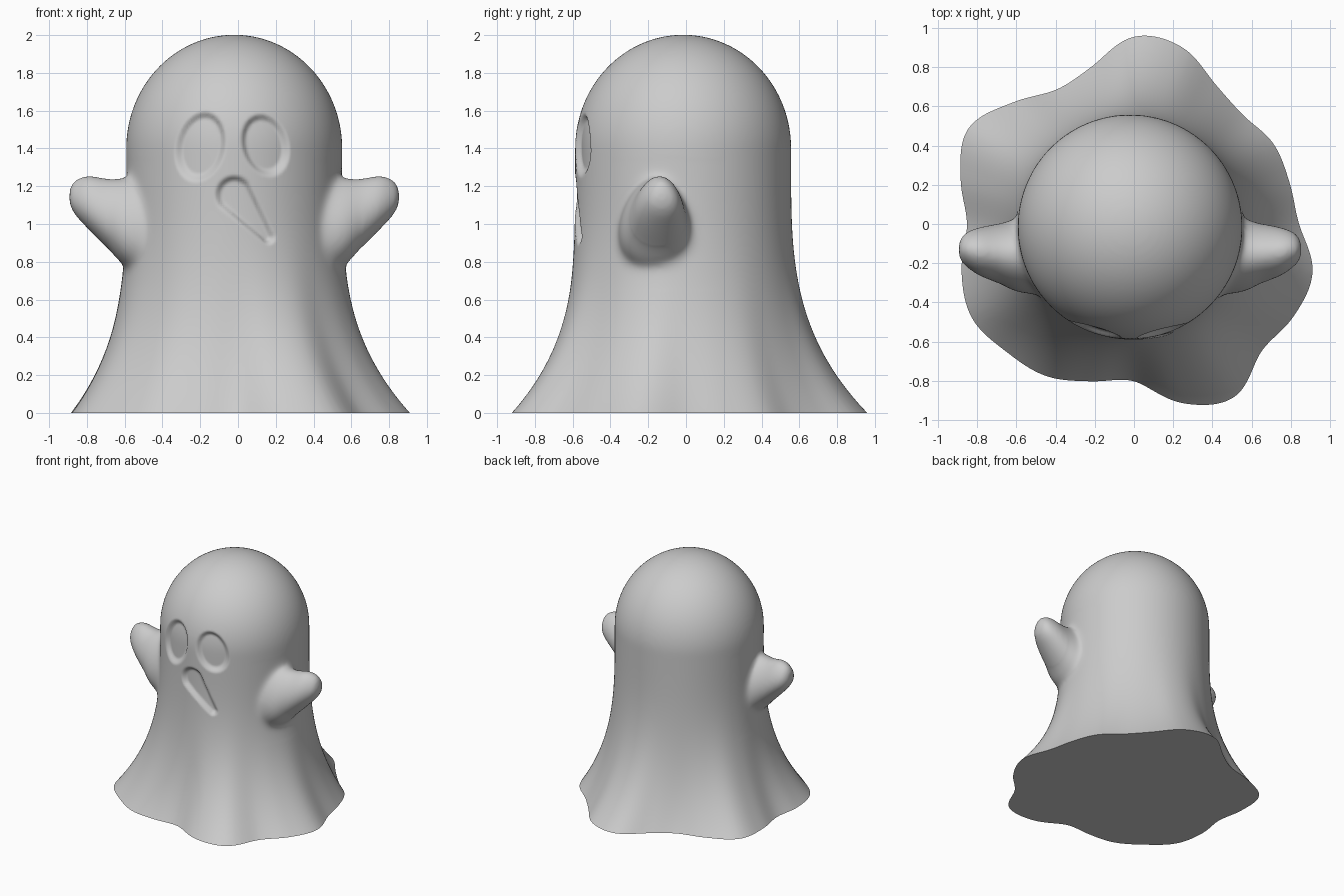
import bpy
import bmesh
from math import sin, cos, pi, radians, sqrt, hypot

default = bpy.data.objects.get("Cube")
if default:
    bpy.data.objects.remove(default, do_unlink=True)

AXIS_X, AXIS_Y = -0.02, -0.015    # centre line of the head
RADIUS = 0.572
SHOULDER = 1.4                    # height where the dome starts
SEGMENTS = 120


def smooth_value(a, b, c, d, t):
    """Catmull-Rom blend between b and c."""
    return b + 0.5 * t * (c - a + t * (2 * a - 5 * b + 4 * c - d + t * (3 * (b - c) + d - a)))


def loft(bm, rings):
    """Closed skin through a stack of point rings."""
    loops = [[bm.verts.new(p) for p in ring] for ring in rings]
    n = len(loops[0])
    for low, high in zip(loops, loops[1:]):
        for i in range(n):
            j = (i + 1) % n
            bm.faces.new((low[i], low[j], high[j], high[i]))
    bm.faces.new(loops[0][::-1])
    bm.faces.new(loops[-1])


# Wavy hem: radius every 15 degrees, counter-clockwise from +x
HEM = [.84, .82, .82, .785, .825, .935, .955, .83, .79, .875, .975, .915,
       .85, .91, .955, .92, .895, .83, .80, .945, 1.02, .917, .94, .943]


def hem_radius(angle):
    s = angle / (2 * pi) * len(HEM)
    i = int(s)
    return smooth_value(*(HEM[(i + k) % len(HEM)] for k in (-1, 0, 1, 2)), s - i)


def body_ring(z):
    spread = (1 - z / 1.3) ** 3.1 if z < 1.3 else 0
    ring = []
    for k in range(SEGMENTS):
        a = 2 * pi * k / SEGMENTS
        r = hem_radius(a)
        x, y = AXIS_X + RADIUS * cos(a), AXIS_Y + RADIUS * sin(a)
        ring.append((x + spread * (r * cos(a) - x), y + spread * (r * sin(a) - y), z))
    return ring


def dome_ring(a):
    r, z = RADIUS * cos(a), SHOULDER + 0.602 * sin(a)
    turns = [2 * pi * k / SEGMENTS for k in range(SEGMENTS)]
    return [(AXIS_X + r * cos(t), AXIS_Y + r * sin(t), z) for t in turns]


# Arm stations: distance from axis, bottom, top, half width, y centre
ARM = [(.25, .66, 1.26, .20, -.16), (.40, .70, 1.26, .20, -.16),
       (.57, .77, 1.245, .185, -.16), (.67, .87, 1.24, .15, -.15),
       (.77, .97, 1.255, .12, -.14), (.835, 1.04, 1.235, .085, -.13),
       (.865, 1.09, 1.20, .05, -.13), (.873, 1.13, 1.16, .02, -.13)]


def arm_rings(side):
    rings = []
    for i in range(len(ARM) - 1):
        near = [ARM[min(max(i + k, 0), len(ARM) - 1)] for k in (-1, 0, 1, 2)]
        for step in range(5):
            d, low, top, half, y = (smooth_value(*col, step / 5) for col in zip(*near))
            ring = []
            for k in range(40):
                a = 2 * pi * k / 40
                ring.append((AXIS_X + side * d,
                             y + half * cos(a) * (1 - 0.2 * sin(a)),
                             (low + top) / 2 + (top - low) / 2 * sin(a)))
            rings.append(ring)
    return rings


# Body and arms in one mesh
bm = bmesh.new()
rows = 40
rings = [body_ring(-0.1 + (SHOULDER + 0.1) * i / rows) for i in range(rows)]
rings += [dome_ring(radians(89) * i / 30) for i in range(31)]
loft(bm, rings)
for side in (-1, 1):
    loft(bm, arm_rings(side))
bmesh.ops.recalc_face_normals(bm, faces=bm.faces)
mesh = bpy.data.meshes.new("sheet_body")
bm.to_mesh(mesh)
bm.free()
body = bpy.data.objects.new("sheet_body", mesh)
bpy.context.collection.objects.link(body)
bpy.context.view_layer.objects.active = body
body.select_set(True)

# Fuse the parts into one skin
fuse = body.modifiers.new("fuse", 'REMESH')
fuse.mode = 'VOXEL'
fuse.voxel_size = 0.012
bpy.ops.object.modifier_apply(modifier=fuse.name)


def eye_depth(x, z, cx, cz, a, b, tilt):
    dx, dz = x - cx, z - cz
    u = dx * cos(tilt) - dz * sin(tilt)
    w = dx * sin(tilt) + dz * cos(tilt)
    return (1 - sqrt((u / a) ** 2 + (w / b) ** 2)) * a


def mouth_depth(x, z):
    # Tapered capsule, wide at the top and slanting down to the left
    ax, az, bx, bz = -0.02, 1.155, 0.16, 0.93
    dx, dz = bx - ax, bz - az
    t = ((x - ax) * dx + (z - az) * dz) / (dx * dx + dz * dz)
    t = min(max(t, 0), 1)
    return 0.105 - 0.063 * t - hypot(x - ax - t * dx, z - az - t * dz)


bm = bmesh.new()
bm.from_mesh(body.data)

# Soften the skin, and blend the arm roots more
for _ in range(8):
    bmesh.ops.smooth_vert(bm, verts=bm.verts, factor=0.5,
                          use_axis_x=True, use_axis_y=True, use_axis_z=True)
roots = [v for v in bm.verts
         if 0.42 < abs(v.co.x - AXIS_X) < 0.68 and 0.65 < v.co.z < 1.35 and -0.5 < v.co.y < 0.2]
for _ in range(22):
    bmesh.ops.smooth_vert(bm, verts=roots, factor=0.5,
                          use_axis_x=True, use_axis_y=True, use_axis_z=True)

# Press in the eyes and mouth
for v in bm.verts:
    x, y, z = v.co
    if y > -0.35 or abs(x) > 0.4 or not 0.8 < z < 1.7:
        continue
    d = max(eye_depth(x, z, -0.2, 1.41, 0.135, 0.195, radians(14)),
            eye_depth(x, z, 0.145, 1.418, 0.128, 0.175, radians(-18)),
            mouth_depth(x, z))
    if d > 0:
        t = min(d / 0.035, 1)
        push = 0.03 * t * t * (3 - 2 * t)
        r = hypot(x - AXIS_X, y - AXIS_Y)
        v.co.x -= push * (x - AXIS_X) / r
        v.co.y -= push * (y - AXIS_Y) / r

# Cut the hem flat on the ground and close it
bmesh.ops.bisect_plane(bm, geom=bm.verts[:] + bm.edges[:] + bm.faces[:],
                       plane_co=(0, 0, 0), plane_no=(0, 0, 1), clear_inner=True)
bmesh.ops.edgeloop_fill(bm, edges=[e for e in bm.edges if e.is_boundary])
bmesh.ops.recalc_face_normals(bm, faces=bm.faces)
bm.to_mesh(body.data)
bm.free()

# Single grey colour
grey = bpy.data.materials.new("soft grey")
grey.use_nodes = True
colour = (0.6, 0.6, 0.6, 1)
grey.diffuse_color = colour
grey.node_tree.nodes["Principled BSDF"].inputs["Base Color"].default_value = colour
body.data.materials.clear()
body.data.materials.append(grey)
bpy.ops.object.shade_smooth_by_angle(angle=radians(60))
